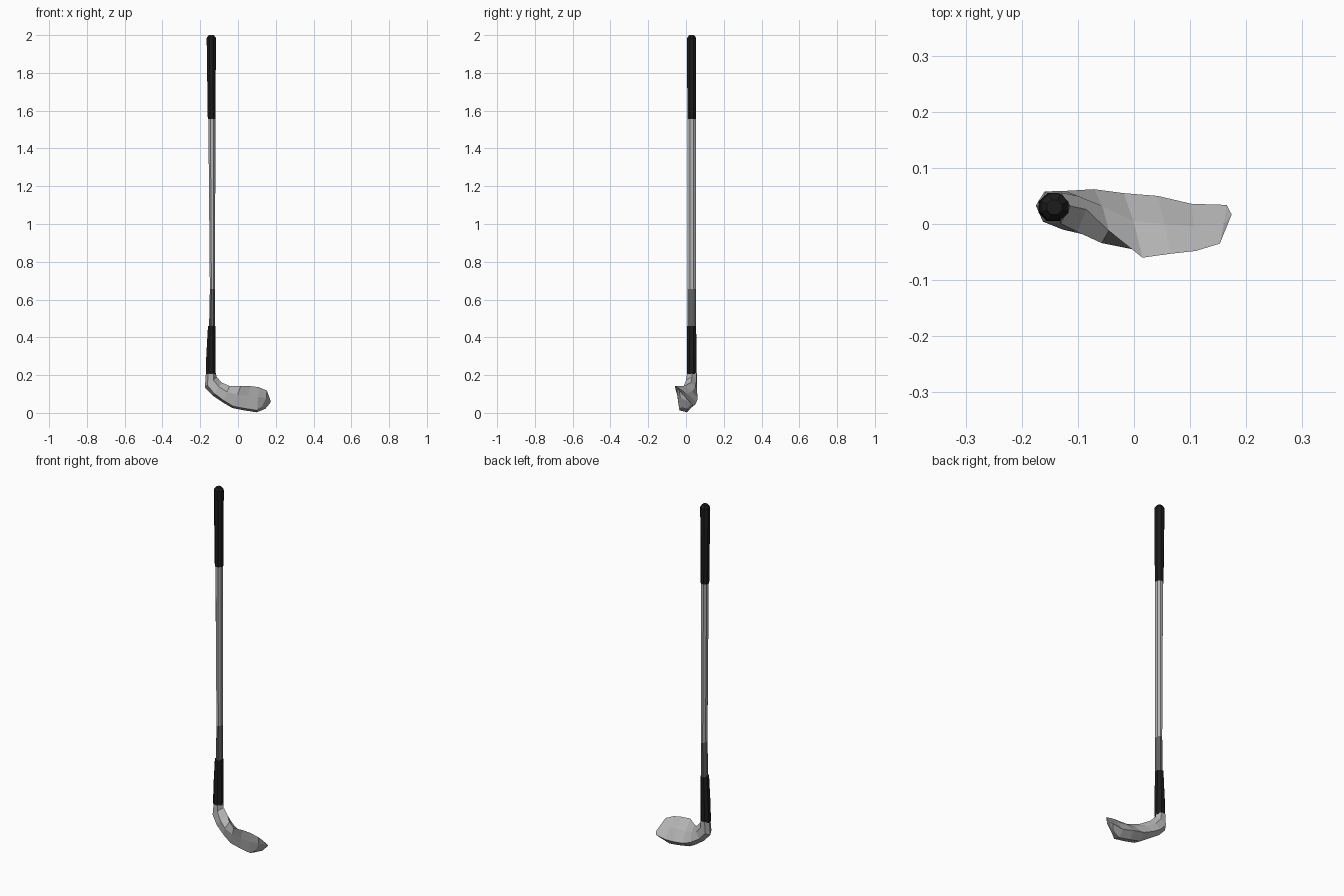
import bpy, bmesh, math
from mathutils import Vector

if "Cube" in bpy.data.objects:
    bpy.data.objects.remove(bpy.data.objects["Cube"])


def material(name, v):
    m = bpy.data.materials.new(name)
    m.diffuse_color = (v, v, v, 1)
    m.use_nodes = True
    m.node_tree.nodes["Principled BSDF"].inputs["Base Color"].default_value = m.diffuse_color
    return m


BLACK = material("black rubber", 0.012)
DARK = material("dark grey metal", 0.12)
STEEL = material("light steel", 0.46)
HEAD = material("head grey metal", 0.46)


def loft(name, rings, mat, tip=None):
    """Skin a list of point rings, cap the start, cap or point the end."""
    bm = bmesh.new()
    rows = [[bm.verts.new(p) for p in r] for r in rings]
    n = len(rows[0])
    for a, b in zip(rows, rows[1:]):
        for i in range(n):
            j = (i + 1) % n
            bm.faces.new((a[i], a[j], b[j], b[i]))
    bm.faces.new(rows[0][::-1])
    if tip:
        t = bm.verts.new(tip)
        for i in range(n):
            bm.faces.new((rows[-1][i], rows[-1][(i + 1) % n], t))
    else:
        bm.faces.new(rows[-1])
    bmesh.ops.recalc_face_normals(bm, faces=bm.faces)
    me = bpy.data.meshes.new(name)
    bm.to_mesh(me)
    bm.free()
    me.materials.append(mat)
    ob = bpy.data.objects.new(name, me)
    bpy.context.collection.objects.link(ob)
    return ob


def oval(z, x0, x1, ry, sides=8):
    """Ring at height z between x0 and x1."""
    cx, rx = (x0 + x1) / 2, (x1 - x0) / 2
    k = 1 / math.cos(math.pi / sides)
    return [(cx + rx * k * math.cos(a), 0.03 + ry * k * math.sin(a), z)
            for a in ((i + 0.5) * 2 * math.pi / sides for i in range(sides))]


# shaft pieces, bottom to top
loft("ferrule", [oval(0.205, -0.170, -0.118, 0.025),
                 oval(0.30, -0.168, -0.118, 0.025),
                 oval(0.46, -0.159, -0.120, 0.024)], BLACK)
loft("lower_shaft", [oval(0.46, -0.153, -0.121, 0.022),
                     oval(0.655, -0.149, -0.121, 0.022)], DARK)
loft("shaft", [oval(0.655, -0.149, -0.121, 0.022),
               oval(1.56, -0.157, -0.120, 0.022)], STEEL)
loft("grip", [oval(1.555, -0.160, -0.119, 0.023),
              oval(1.985, -0.166, -0.117, 0.024),
              oval(2.0, -0.155, -0.128, 0.013)], BLACK)

# club head: top point, bottom point, then y of front upper / front lower /
# back lower / back upper, for sections from the hosel to the toe
SECTIONS = [
    (-.118, .032, .212, -.170, .032, .212, .006, .006, .057, .057),
    (-.113, .032, .190, -.175, .033, .135, .001, .004, .058, .056),
    (-.085, .026, .160, -.135, .035, .092, -.014, -.010, .059, .050),
    (-.045, -.012, .143, -.080, .035, .055, -.034, -.022, .062, .032),
    (.015, -.060, .143, -.030, .015, .026, -.045, -.030, .055, .005),
    (.065, -.053, .142, .035, .010, .013, -.046, -.034, .050, .000),
    (.110, -.048, .136, .100, .005, .003, -.044, -.035, .036, -.004),
    (.153, -.035, .118, .145, .010, .022, -.030, -.022, .034, .000),
]
rings = []
for k, s in enumerate(SECTIONS):
    top, bot = Vector(s[0:3]), Vector(s[3:6])
    w = min(k / 4, 1)                      # round hosel -> wedge blade

    def mid(a, b, y):
        p = bot.lerp(top, a + (b - a) * w)
        return Vector((p.x, y, p.z))
    rings.append([top, mid(.75, .6, s[6]), mid(.25, .08, s[7]), bot,
                  mid(.25, .25, s[8]), mid(.75, .65, s[9])])
# toe: the striking-face side reaches further out than the rear
rings[-1][4].x += 0.018
rings[-1][5].x += 0.010
rings[-1][2].x -= 0.02
loft("club_head", rings, HEAD, tip=(0.174, 0.017, 0.06))
